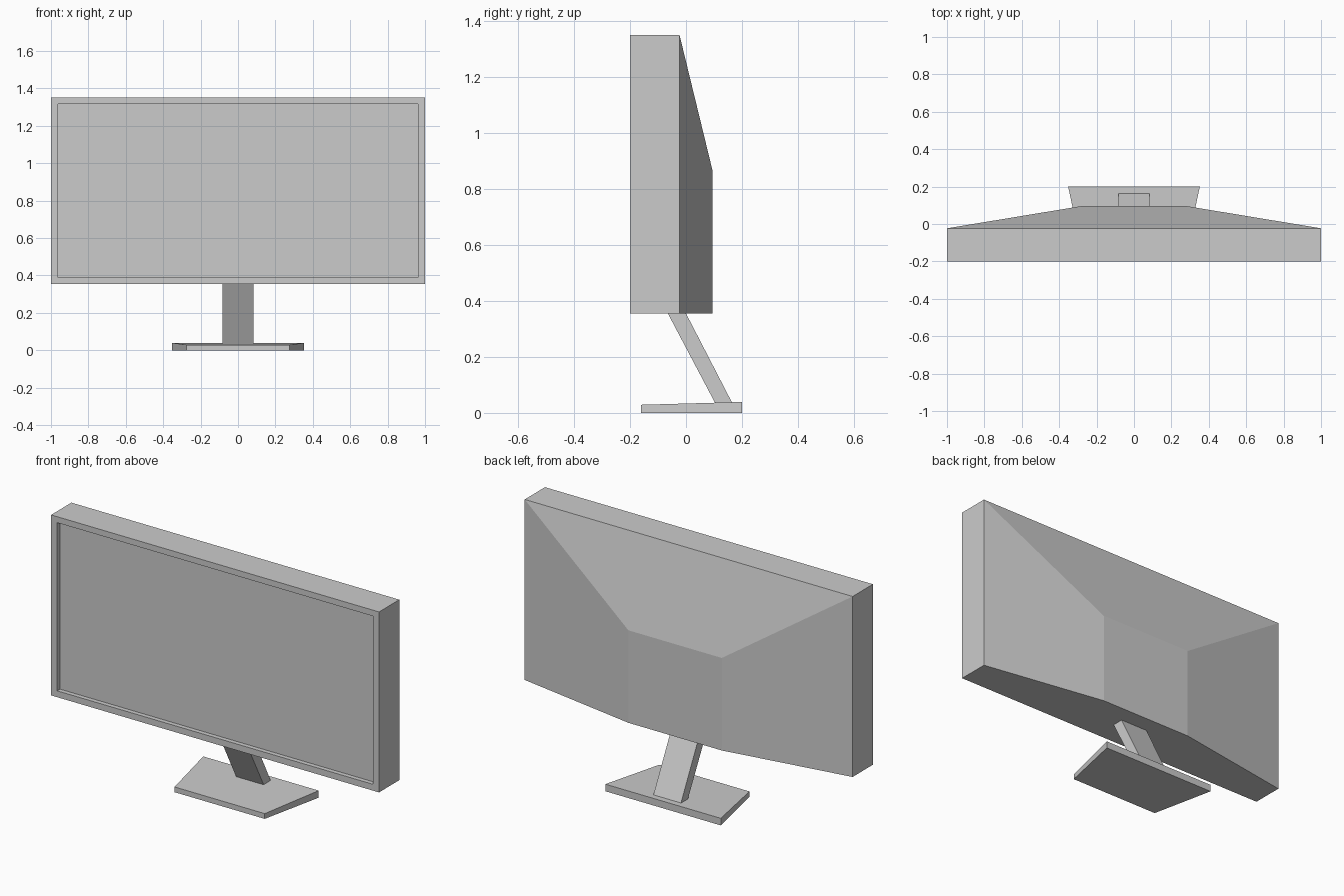
import bpy
import bmesh

cube = bpy.data.objects.get("Cube")
if cube:
    bpy.data.objects.remove(cube, do_unlink=True)

# One plain grey for every part
grey = bpy.data.materials.new("light grey")
grey.use_nodes = True
colour = (0.6, 0.6, 0.6, 1)
grey.diffuse_color = colour
for node in grey.node_tree.nodes:
    if node.type == "BSDF_PRINCIPLED":
        node.inputs["Base Color"].default_value = colour


def upright(half, y, bottom, top):
    """Upright rectangle centred on x = 0."""
    return [(-half, y, bottom), (half, y, bottom), (half, y, top), (-half, y, top)]


def loft(name, rings):
    """Solid skinned through four-cornered rings, capped at both ends."""
    bm = bmesh.new()
    loops = [[bm.verts.new(p) for p in ring] for ring in rings]
    for a, b in zip(loops, loops[1:]):
        for i in range(4):
            j = (i + 1) % 4
            bm.faces.new((a[i], a[j], b[j], b[i]))
    bm.faces.new(loops[0])
    bm.faces.new(loops[-1])
    bmesh.ops.recalc_face_normals(bm, faces=bm.faces)
    mesh = bpy.data.meshes.new(name)
    bm.to_mesh(mesh)
    bm.free()
    mesh.materials.append(grey)
    obj = bpy.data.objects.new(name, mesh)
    bpy.context.collection.objects.link(obj)
    return obj


# Housing: recessed screen, bezel, box sides and tapered back
loft("screen_housing", [
    upright(0.963, -0.175, 0.39, 1.317),
    upright(0.963, -0.2, 0.39, 1.317),
    upright(1, -0.2, 0.355, 1.35),
    upright(1, -0.023, 0.355, 1.35),
    upright(0.285, 0.095, 0.355, 0.865),
])


def level(half, front, back, z):
    """Level rectangle centred on x = 0."""
    return [(-half, front, z), (half, front, z), (half, back, z), (-half, back, z)]


# Leaning stand post, its ends sunk into the base and housing
loft("stand_post", [
    level(0.084, 0.107, 0.168, 0.03),
    level(0.084, -0.07, -0.005, 0.365),
])

# Wedge base, wider and slightly thicker at the back
loft("stand_base", [
    upright(0.275, -0.16, 0, 0.029),
    upright(0.352, 0.2, 0, 0.039),
])
